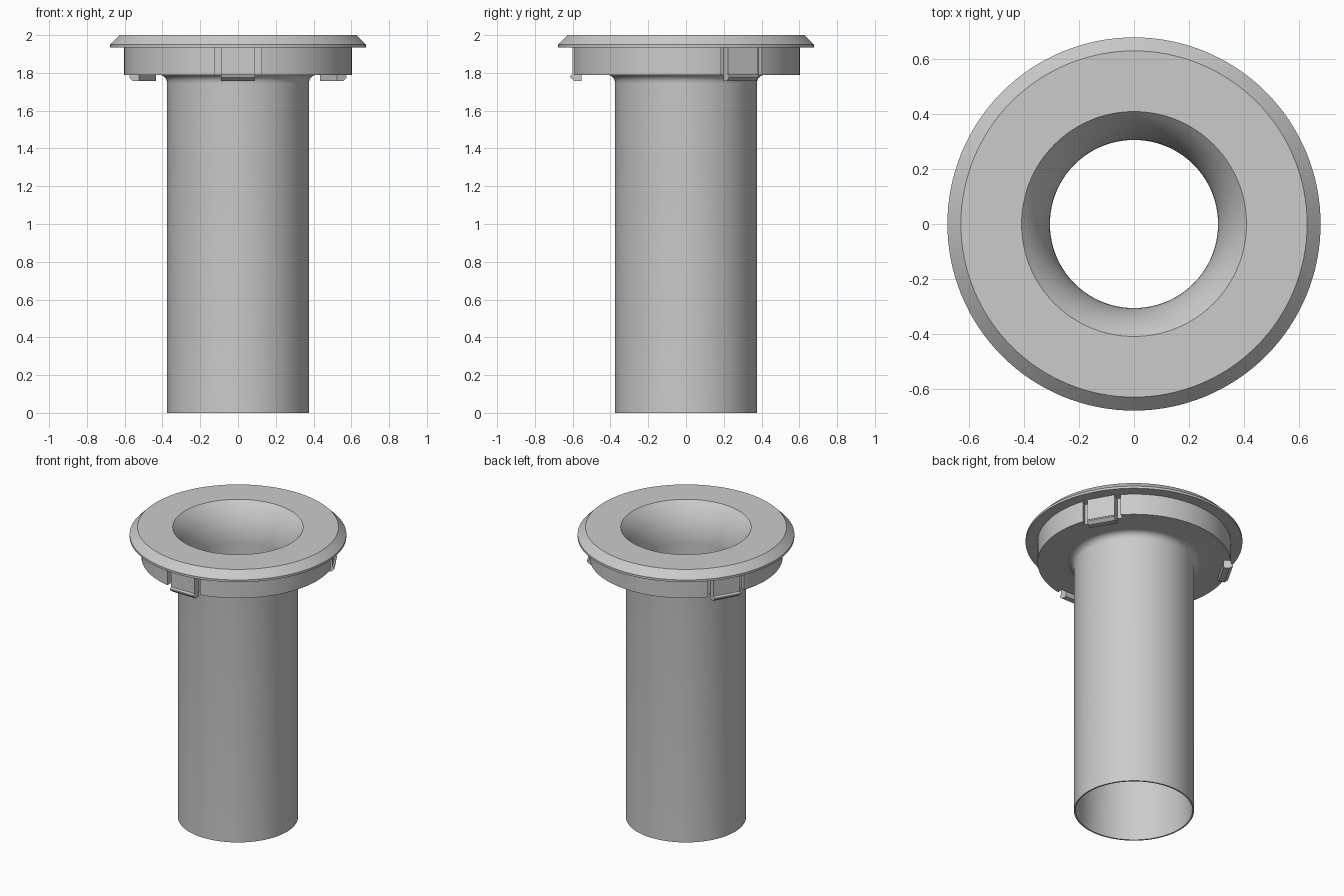
import bpy, bmesh
from math import sin, cos, pi, radians
from mathutils import Matrix

old = bpy.data.objects.get("Cube")
if old:
    bpy.data.objects.remove(old, do_unlink=True)

# Single grey plastic
plastic = bpy.data.materials.new("grey plastic")
plastic.use_nodes = True
grey = (0.6, 0.6, 0.6, 1)
plastic.diffuse_color = grey
plastic.node_tree.nodes["Principled BSDF"].inputs["Base Color"].default_value = grey


def make_object(name, bm):
    bmesh.ops.recalc_face_normals(bm, faces=bm.faces)
    mesh = bpy.data.meshes.new(name)
    bm.to_mesh(mesh)
    bm.free()
    mesh.materials.append(plastic)
    obj = bpy.data.objects.new(name, mesh)
    bpy.context.collection.objects.link(obj)
    return obj


def activate(obj):
    bpy.ops.object.select_all(action='DESELECT')
    obj.select_set(True)
    bpy.context.view_layer.objects.active = obj


def lathe(name, profile, steps=128):
    """Revolve a closed (radius, height) outline around z."""
    bm = bmesh.new()
    rings = [[bm.verts.new((r * cos(2 * pi * i / steps), r * sin(2 * pi * i / steps), z))
              for i in range(steps)] for r, z in profile]
    for a, b in zip(rings, rings[1:] + rings[:1]):
        for i in range(steps):
            j = (i + 1) % steps
            bm.faces.new((a[i], a[j], b[j], b[i]))
    return make_object(name, bm)


def extrude_outline(name, outline, half_width, angle):
    """Radial (distance, height) outline given a width and turned to an angle."""
    bm = bmesh.new()
    ends = [[bm.verts.new((d, y, z)) for d, z in outline] for y in (-half_width, half_width)]
    n = len(outline)
    for end in ends:
        bm.faces.new(end)
    for i in range(n):
        j = (i + 1) % n
        bm.faces.new((ends[0][i], ends[0][j], ends[1][j], ends[1][i]))
    bm.transform(Matrix.Rotation(radians(angle), 4, 'Z'))
    return make_object(name, bm)


# Flanged tube: outside, fillet, skirt, bevelled rim, then the flared bore
fillet = [(0.42 - 0.045 * cos(t * pi / 12), 1.745 + 0.045 * sin(t * pi / 12)) for t in range(7)]
rim = [(0.603, 1.79), (0.603, 1.935), (0.677, 1.935), (0.677, 1.95), (0.628, 2.0)]
flare = [(0.305 + 0.36 * (1 - cos(a)), 1.748 + 0.36 * sin(a))
         for a in [radians(44.5) * (1 - k / 12) for k in range(13)]]
flare[0] = (0.408, 2.0)
tube = lathe("flanged_tube", [(0.375, 0)] + fillet + rim + flare + [(0.365, 0)])

# Three notches in the skirt, each holding a snap clip
notch = [(0.55, 1.7), (0.7, 1.7), (0.7, 1.934), (0.55, 1.934)]
clip = [(0.552, 1.937), (0.552, 1.757), (0.59, 1.757), (0.612, 1.775),
        (0.612, 1.784), (0.6, 1.792), (0.6, 1.937)]
for angle, side in ((-90, "front"), (30, "left"), (150, "right")):
    cutter = extrude_outline("notch_cutter", notch, 0.125, angle)
    cutter.hide_render = True
    mod = tube.modifiers.new("notch", 'BOOLEAN')
    mod.operation = 'DIFFERENCE'
    mod.solver = 'EXACT'
    mod.object = cutter
    activate(tube)
    bpy.ops.object.modifier_apply(modifier=mod.name)
    bpy.data.objects.remove(cutter, do_unlink=True)
    extrude_outline(side + "_clip", clip, 0.09, angle)

activate(tube)
bpy.ops.object.shade_smooth_by_angle(angle=radians(25))
